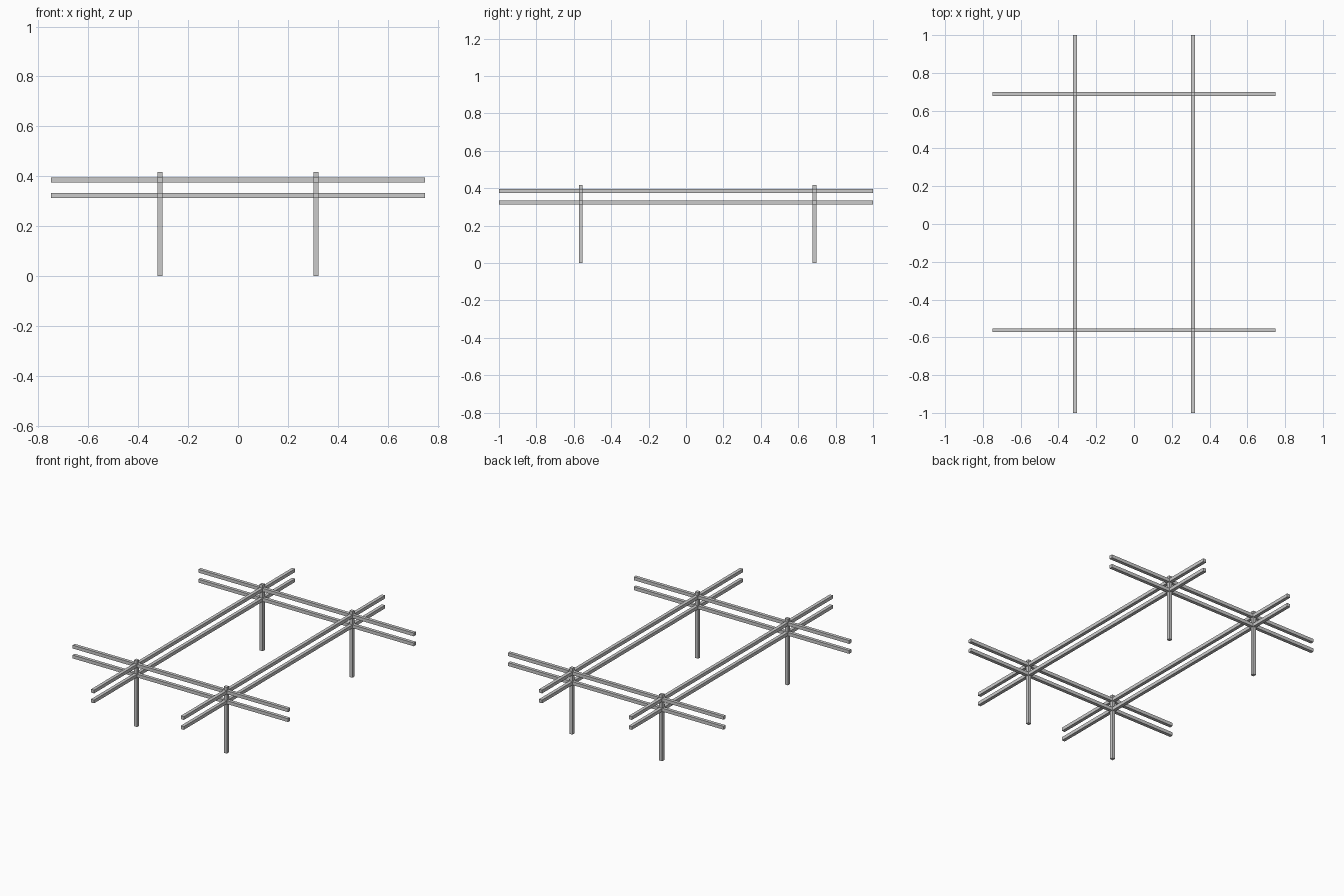
import bpy

if "Cube" in bpy.data.objects:
    bpy.data.objects.remove(bpy.data.objects["Cube"])

U = 2 / 96            # one bar thickness
LEG_X = 15 * U        # legs sit either side of centre
LEG_Y = {"front": -27 * U, "back": 33 * U}
LEG_H = 20 * U
RAIL_Z = {"lower": 15.5 * U, "upper": 18.5 * U}


def bar(name, size, loc):
    bpy.ops.mesh.primitive_cube_add(size=1, location=loc)
    ob = bpy.context.object
    ob.name = ob.data.name = name
    ob.scale = size
    bpy.ops.object.transform_apply(location=False, rotation=False, scale=True)
    return ob


sides = {"left": -LEG_X, "right": LEG_X}

# Four square legs
for end, y in LEG_Y.items():
    for side, x in sides.items():
        bar(f"{end}_{side}_leg", (U, U, LEG_H), (x, y, LEG_H / 2))

for level, z in RAIL_Z.items():
    # Cross rails through the front and back leg pairs
    for end, y in LEG_Y.items():
        bar(f"{end}_{level}_cross_rail", (72 * U, U, U), (0, y, z))
    # Long rails through the left and right leg pairs
    for side, x in sides.items():
        bar(f"{side}_{level}_long_rail", (U, 96 * U, U), (x, 0, z))
